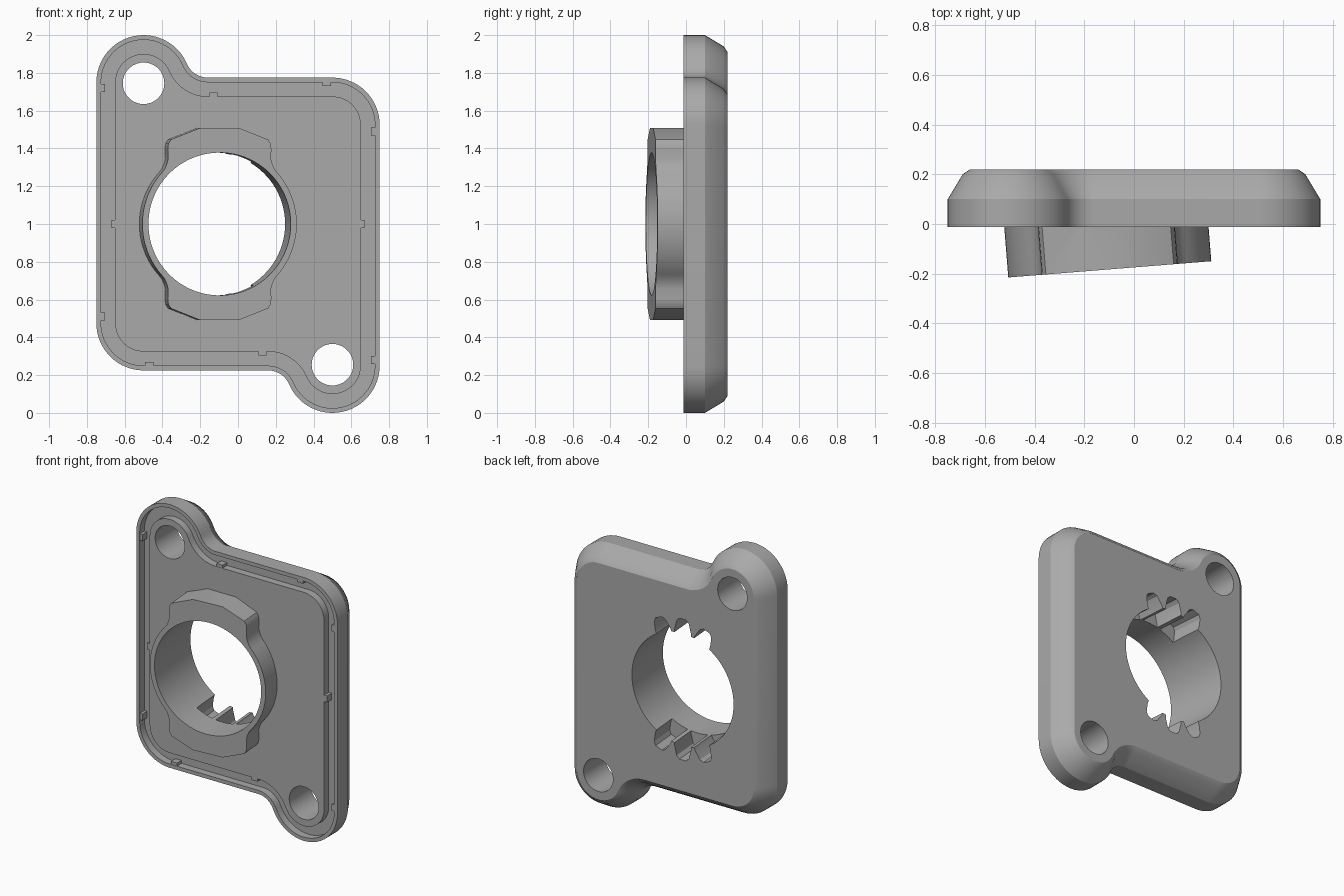
import bpy, bmesh, math
from mathutils import Matrix, Vector

cube = bpy.data.objects.get("Cube")
if cube:
    bpy.data.objects.remove(cube)

grey = bpy.data.materials.new("plain grey")
grey.use_nodes = True
grey.diffuse_color = (0.4, 0.4, 0.4, 1)
grey.node_tree.nodes["Principled BSDF"].inputs["Base Color"].default_value = (0.4, 0.4, 0.4, 1)

FRONT, BACK, MID = -0.012, 0.22, 1.0


def arc(cx, cz, r, a0, a1, n):
    steps = [math.radians(a0 + (a1 - a0) * i / n) for i in range(n + 1)]
    return [(cx + r * math.cos(a), cz + r * math.sin(a)) for a in steps]


def outline(d):
    """Plate outline moved inwards by d; one half, then the same turned half way."""
    r, f = 0.25, 0.12
    rise = 0.775 + f - 0.75
    run = math.sqrt((r + f) ** 2 - rise ** 2)
    a = math.degrees(math.atan2(rise, run))
    half = arc(0.5, 0.525, r - d, 0, 90, 16)
    half += arc(run - 0.5, 0.775 + f, f + d, 270, 180 + a, 10)
    half += arc(-0.5, 0.75, r - d, a, 180, 24)
    return half + [(-x, -z) for x, z in half]


def loft(name, sections, matrix=Matrix.Translation((0, 0, MID))):
    """Closed solid through (points, y) sections of equal point count."""
    bm = bmesh.new()
    rings = [[bm.verts.new((x, y, z)) for x, z in pts] for pts, y in sections]
    for lower, upper in zip(rings, rings[1:]):
        for i in range(len(lower)):
            j = (i + 1) % len(lower)
            bm.faces.new((lower[i], lower[j], upper[j], upper[i]))
    bm.faces.new(rings[0])
    bm.faces.new(rings[-1])
    bm.transform(matrix)
    bmesh.ops.recalc_face_normals(bm, faces=bm.faces)
    mesh = bpy.data.meshes.new(name)
    bm.to_mesh(mesh)
    bm.free()
    mesh.materials.append(grey)
    obj = bpy.data.objects.new(name, mesh)
    bpy.context.collection.objects.link(obj)
    return obj


def prism(name, pts, y0, y1, **kw):
    return loft(name, [(pts, y0), (pts, y1)], **kw)


def combine(target, tool, operation):
    mod = target.modifiers.new(tool.name, "BOOLEAN")
    mod.operation, mod.solver, mod.object = operation, "EXACT", tool
    bpy.context.view_layer.objects.active = target
    bpy.ops.object.modifier_apply(modifier=mod.name)
    bpy.data.objects.remove(tool)


# Plate with rounded back edge and a seal groove in the front
floor = FRONT + 0.05
profile = [(0.1, FRONT), (0.1, floor), (0.025, floor), (0.025, FRONT),
           (0, FRONT), (0, 0.1), (0.06, 0.2), (0.09, BACK)]
plate = loft("mounting_plate", [(outline(d), y) for d, y in profile])

# Tilted frame for the collar and its bore
axis = Vector((-0.08, 1, 0)).normalized()
side = Vector((axis.y, -axis.x, 0))
tilt = Matrix((side, axis, Vector((0, 0, 1)))).transposed().to_4x4()
tilt.translation = (-0.0975, -0.1825, MID)

# Collar: a ring with a lobe above and below
lobe = [(0.31, 0.268), (0.292, 0.29), (0.28, 0.318), (0.273, 0.345), (0.275, 0.395),
        (0.272, 0.425), (0.258, 0.447), (0.105, 0.508)]
edge = math.degrees(math.atan2(0.268, 0.31))
quarter = arc(0, 0, 0.41, 0, edge, 12)[:-1] + lobe
top = quarter + [(-x, z) for x, z in reversed(quarter)][:-1]
collar = prism("collar", top + [(-x, -z) for x, z in top], 0, 0.25, matrix=tilt)
combine(plate, collar, "UNION")

# Bore and the two screw holes
combine(plate, prism("bore", arc(0, 0, 0.378, 0, 355, 71), -0.1, 0.6, matrix=tilt), "DIFFERENCE")
for s in (-1, 1):
    hole = prism("screw_hole", arc(0.5 * s, -0.745 * s, 0.11, 0, 350, 35), -0.3, 0.4)
    combine(plate, hole, "DIFFERENCE")

# Toothed pockets, three above and three below, open to the bore and the back
pocket = [(-0.06, 0.34), (0.06, 0.34), (0.06, 0.395), (0.045, 0.455), (0.025, 0.475),
          (-0.025, 0.475), (-0.045, 0.455), (-0.06, 0.395)]
for base in (0, 180):
    for step in (-22, 0, 22):
        turn = Matrix.Rotation(math.radians(base + step), 4, "Y")
        combine(plate, prism("pocket", pocket, 0.2, 0.6, matrix=tilt @ turn), "DIFFERENCE")

# Small seal-gripping tabs on both groove walls, as (x, z, wall normal x, z)
tabs = [(-0.725, 0.72, 1, 0), (-0.725, -0.49, 1, 0), (0.47, 0.75, 0, -1),
        (-0.65, 0, -1, 0), (-0.13, 0.675, 0, 1)]
for x, z, nx, nz in tabs:
    for s in (1, -1):
        w, h = (0.02, 0.022) if nx else (0.022, 0.02)
        cx, cz = s * (x + nx * 0.008), s * (z + nz * 0.008)
        w, h = (0.012, h) if nx else (w, 0.012)
        box = [(cx - w, cz - h), (cx + w, cz - h), (cx + w, cz + h), (cx - w, cz + h)]
        prism("groove_tab", box, FRONT + 0.002, floor + 0.01)

# Smooth the curved walls, keep edges sharp
bpy.ops.object.select_all(action="DESELECT")
plate.select_set(True)
bpy.context.view_layer.objects.active = plate
bpy.ops.object.shade_smooth_by_angle(angle=math.radians(28))
